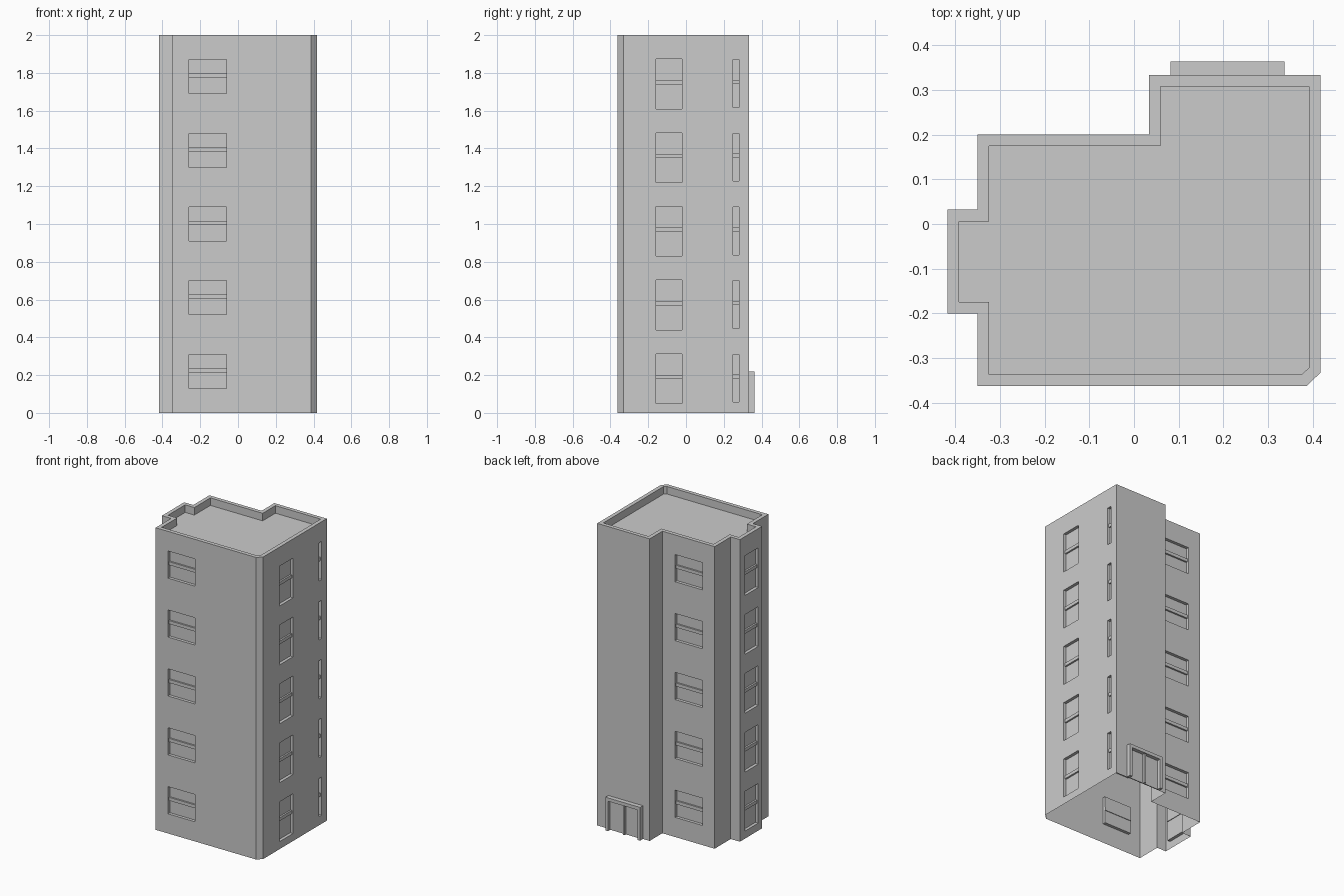
import bpy
import bmesh
from mathutils import Vector, Matrix

cube = bpy.data.objects.get("Cube")
if cube:
    bpy.data.objects.remove(cube, do_unlink=True)

HEIGHT = 2.0
FLOORS, STOREY = 5, 0.39
REVEAL = 0.02          # depth of the window recesses
PARAPET_W, PARAPET_H = 0.026, 0.05

grey = bpy.data.materials.new("plain_grey")
grey.use_nodes = True
colour = (0.6, 0.6, 0.6, 1)
grey.diffuse_color = colour
grey.node_tree.nodes["Principled BSDF"].inputs["Base Color"].default_value = colour


def finish(bm, name):
    mesh = bpy.data.meshes.new(name)
    bm.to_mesh(mesh)
    bm.free()
    mesh.materials.append(grey)
    ob = bpy.data.objects.new(name, mesh)
    bpy.context.collection.objects.link(ob)
    return ob


def add_box(bm, lo, hi):
    lo, hi = Vector(lo), Vector(hi)
    size = [abs(s) for s in hi - lo]
    bmesh.ops.create_cube(bm, size=1, matrix=Matrix.Translation((lo + hi) / 2)
                          @ Matrix.Diagonal((*size, 1)))


def add_quad(bm, *corners):
    return bm.faces.new([bm.verts.new(c) for c in corners])


# Floor plan, counter-clockwise from the front corner
plan = [(-0.35, -0.362), (0.386, -0.362), (0.417, -0.332), (0.417, 0.333),
        (0.033, 0.333), (0.033, 0.2), (-0.35, 0.2), (-0.35, 0.032),
        (-0.417, 0.032), (-0.417, -0.2), (-0.35, -0.2)]

# Ground-floor windows per wall: start, end along the wall's axis, sill, head
wide = (-0.26, -0.06, 0.13, 0.31)
tall = (-0.16, -0.02, 0.05, 0.313)
slit = (0.25, 0.28, 0.057, 0.31)
openings = {0: [wide], 2: [tall, slit], 5: [wide], 8: [tall]}

walls = bmesh.new()
rails = bmesh.new()


def build_wall(p, q, windows):
    p, q = Vector((*p, 0)), Vector((*q, 0))
    along = (q - p).normalized()
    out = Vector((along.y, -along.x, 0))
    axis = 0 if abs(along.x) > abs(along.y) else 1

    def at(u, z, d=0.0):
        return p + along * u + out * d + Vector((0, 0, z))

    holes = []
    for a, b, sill, head in windows:
        u0, u1 = sorted((abs(a - p[axis]), abs(b - p[axis])))
        holes += [(u0, u1, sill + STOREY * i, head + STOREY * i) for i in range(FLOORS)]

    # Wall sheet with the window cells left out
    us = sorted({0, (q - p).length} | {u for h in holes for u in h[:2]})
    zs = sorted({0, HEIGHT} | {z for h in holes for z in h[2:]})
    for u0, u1 in zip(us, us[1:]):
        for z0, z1 in zip(zs, zs[1:]):
            um, zm = (u0 + u1) / 2, (z0 + z1) / 2
            if not any(h[0] < um < h[1] and h[2] < zm < h[3] for h in holes):
                add_quad(walls, at(u0, z0), at(u1, z0), at(u1, z1), at(u0, z1))

    # Reveals, pane and middle rail of each window
    for u0, u1, z0, z1 in holes:
        ring = [(u0, z0), (u1, z0), (u1, z1), (u0, z1)]
        for a, b in zip(ring, ring[1:] + ring[:1]):
            add_quad(walls, at(*a), at(*b), at(*b, -REVEAL), at(*a, -REVEAL))
        add_quad(walls, *[at(*c, -REVEAL) for c in ring])
        mid = z0 + (z1 - z0) * 0.53
        add_box(rails, at(u0, mid - 0.011, -REVEAL - 0.004),
                at(u1, mid + 0.011, -REVEAL + 0.011))


for i, p in enumerate(plan):
    build_wall(p, plan[(i + 1) % len(plan)], openings.get(i, []))

# Parapet and sunken roof
roof = add_quad(walls, *[(x, y, HEIGHT) for x, y in plan])
walls.normal_update()
bmesh.ops.inset_region(walls, faces=[roof], thickness=PARAPET_W,
                       use_boundary=True, use_even_offset=True)
bmesh.ops.inset_region(walls, faces=[roof], thickness=0, use_boundary=True)
for v in roof.verts:
    v.co.z = HEIGHT - PARAPET_H
bmesh.ops.remove_doubles(walls, verts=walls.verts[:], dist=0.0002)
finish(walls, "building_walls")
finish(rails, "window_rails")

# Entrance surround on the back wall
X0, X1, Y0, Y1, TOP = 0.082, 0.336, 0.333, 0.363, 0.22
frame = bmesh.new()
add_box(frame, (X0, Y0, 0), (X0 + 0.018, Y1, TOP))
add_box(frame, (X1 - 0.018, Y0, 0), (X1, Y1, TOP))
add_box(frame, (X0 + 0.018, Y0, TOP - 0.022), (X1 - 0.018, Y1, TOP))
finish(frame, "entrance_frame")

# Double door with a centre post
middle = (X0 + X1) / 2
doors = bmesh.new()
add_box(doors, (X0 + 0.018, Y0, 0), (X1 - 0.018, Y0 + 0.006, TOP - 0.022))
add_box(doors, (middle - 0.007, Y0, 0), (middle + 0.007, Y0 + 0.02, TOP - 0.022))
finish(doors, "entrance_doors")
